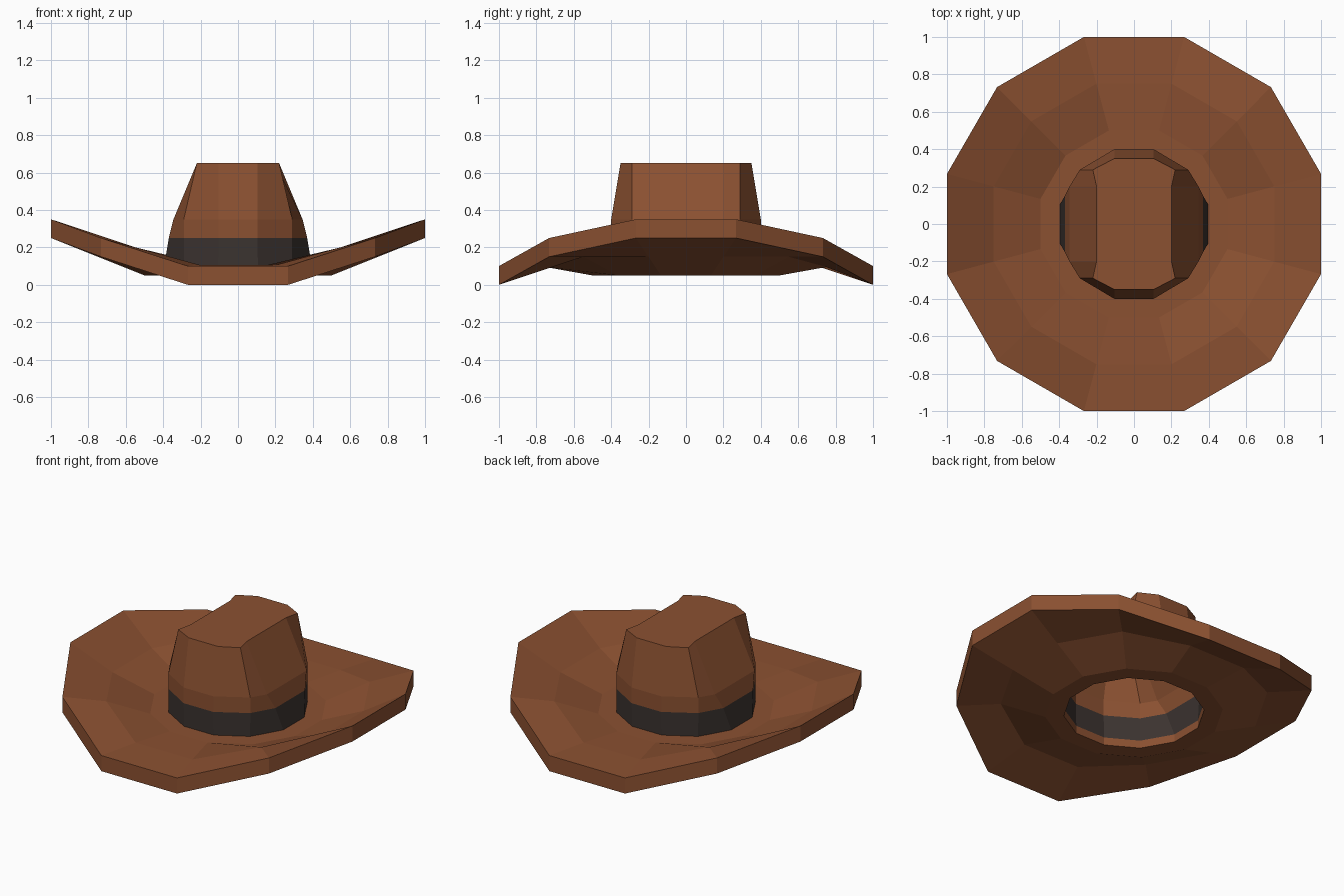
import bpy, bmesh

if "Cube" in bpy.data.objects:
    bpy.data.objects.remove(bpy.data.objects["Cube"])

def material(name, rgb):
    m = bpy.data.materials.new(name)
    m.diffuse_color = (*rgb, 1)
    m.use_nodes = True
    m.node_tree.nodes["Principled BSDF"].inputs["Base Color"].default_value = m.diffuse_color
    return m

leather = material("brown leather", (0.26, 0.082, 0.031))
band = material("dark band", (0.045, 0.034, 0.030))

def ring(a, b, c):
    """12-sided loop mirrored from three (x, y, z) points of one quarter."""
    loop = []
    for sx, sy, pts in ((1, 1, (c, b, a)), (-1, 1, (a, b, c)),
                        (-1, -1, (c, b, a)), (1, -1, (a, b, c))):
        loop += [(sx * x, sy * y, z) for x, y, z in pts]
    return loop

def round_ring(s, za, zb, zc):
    """Regular 12-gon with half width s; heights at front/back, corner, side."""
    return ring((0.268 * s, s, za), (0.732 * s, 0.732 * s, zb), (s, 0.268 * s, zc))

def loft(name, rings, mats, closed=False, cap=False, mat_rule=None):
    bm = bmesh.new()
    loops = [[bm.verts.new(p) for p in r] for r in rings]
    pairs = list(zip(loops, loops[1:]))
    if closed:
        pairs.append((loops[-1], loops[0]))
    for lo, hi in pairs:
        for i in range(12):
            j = (i + 1) % 12
            bm.faces.new((lo[i], lo[j], hi[j], hi[i]))
    if cap:
        bm.faces.new(loops[-1])
    bmesh.ops.recalc_face_normals(bm, faces=bm.faces)
    if mat_rule:
        for f in bm.faces:
            f.material_index = mat_rule(f.calc_center_median())
    me = bpy.data.meshes.new(name)
    bm.to_mesh(me)
    bm.free()
    for m in mats:
        me.materials.append(m)
    ob = bpy.data.objects.new(name, me)
    bpy.context.collection.objects.link(ob)
    return ob

# Brim: upper side from the crown outwards, then the underside back in
loft("brim", [
    round_ring(0.395, 0.10, 0.10, 0.10),
    round_ring(0.50, 0.10, 0.10, 0.10),
    round_ring(0.75, 0.105, 0.20, 0.20),
    round_ring(1.00, 0.10, 0.25, 0.35),
    round_ring(1.00, 0.00, 0.15, 0.25),
    round_ring(0.75, 0.095, 0.15, 0.15),
    round_ring(0.50, 0.05, 0.05, 0.05),
    round_ring(0.395, 0.05, 0.05, 0.05),
], [leather], closed=True)

# Crown: open below, pinched towards the flat top, dark band at its foot
loft("crown", [
    round_ring(0.395, 0.10, 0.10, 0.10),
    ring((0.105, 0.40, 0.25), (0.29, 0.29, 0.25), (0.37, 0.15, 0.25)),
    ring((0.105, 0.40, 0.35), (0.29, 0.29, 0.35), (0.345, 0.20, 0.35)),
    ring((0.105, 0.35, 0.65), (0.22, 0.29, 0.65), (0.20, 0.20, 0.65)),
], [leather, band], cap=True, mat_rule=lambda c: 1 if c.z < 0.25 else 0)
